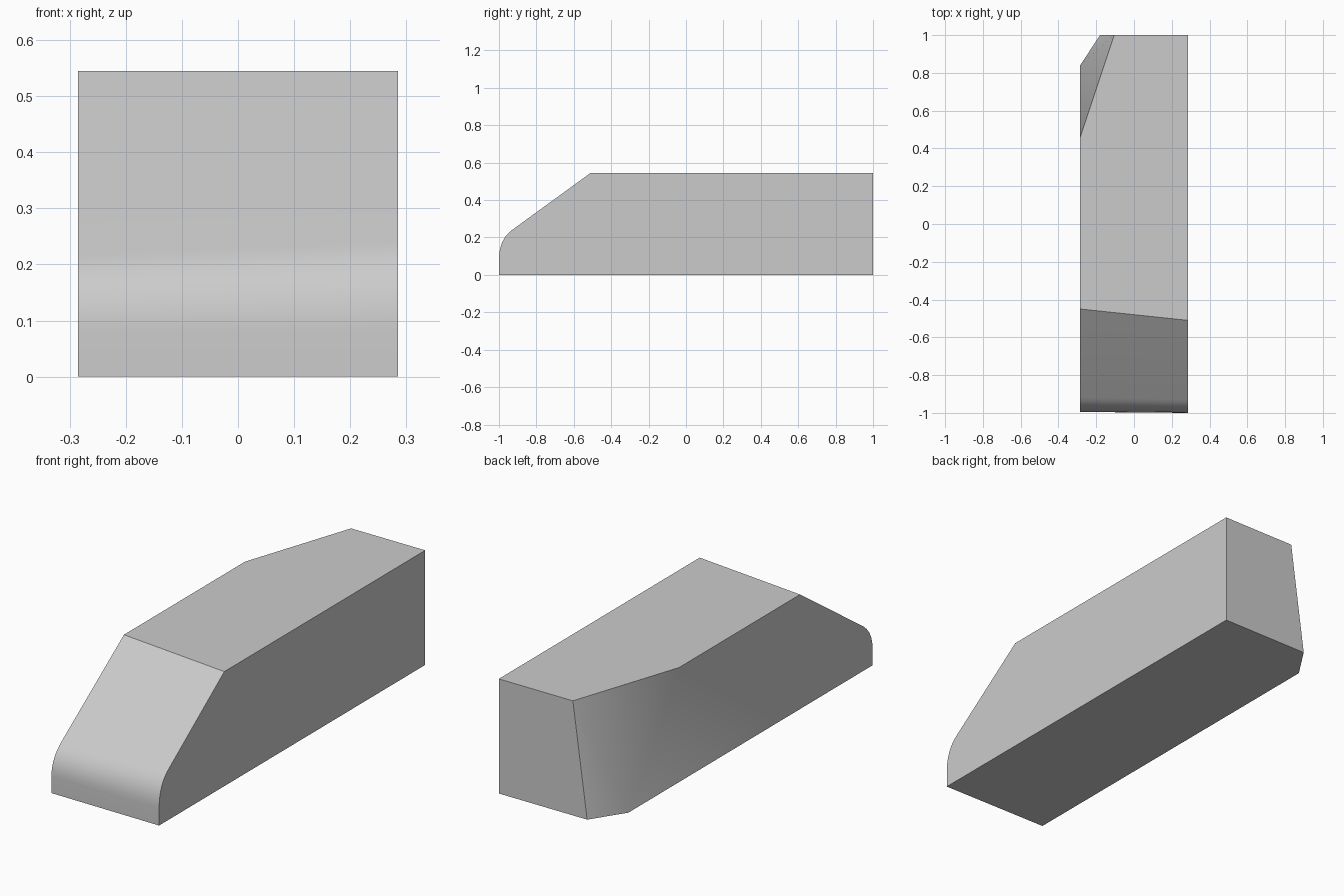
import bpy, bmesh
from mathutils import Vector

if "Cube" in bpy.data.objects:
    bpy.data.objects.remove(bpy.data.objects["Cube"], do_unlink=True)

HALF, TOP = 0.285, 0.545

# One plain grey material
grey = bpy.data.materials.new("light grey")
grey.use_nodes = True
colour = (0.6, 0.6, 0.6, 1)
grey.diffuse_color = colour
grey.node_tree.nodes["Principled BSDF"].inputs["Base Color"].default_value = colour


def nose(x, front, knee, brow, steps=8):
    """Side profile from the sill, round the nose, up to the brow."""
    start = Vector((x, front, 0.08))
    knee = Vector((x, *knee))
    brow = Vector((x, brow, TOP))
    slope = (brow.z - knee.z) / (brow.y - knee.y)
    bend = Vector((x, front, knee.z - slope * (knee.y - front)))
    points = [Vector((x, front, 0))]
    for i in range(steps + 1):
        t = i / steps
        points.append(start * (1 - t) ** 2 + bend * 2 * t * (1 - t) + knee * t * t)
    return points + [brow]


bm = bmesh.new()
plus = [bm.verts.new(p) for p in nose(HALF, -1, (-0.93, 0.24), -0.51)]
minus = [bm.verts.new(p) for p in nose(-HALF, -0.995, (-0.918, 0.217), -0.45)]

# Tail corners, with the slanted corner cut on the -x side
tail_low = bm.verts.new((HALF, 1, 0))
tail_high = bm.verts.new((HALF, 1, TOP))
cut_high_side = bm.verts.new((-HALF, 0.46, TOP))
cut_high_back = bm.verts.new((-0.105, 1, TOP))
cut_low_side = bm.verts.new((-HALF, 0.84, 0))
cut_low_back = bm.verts.new((-0.18, 1, 0))

# Rounded nose and sloping front
for i in range(len(plus) - 1):
    bm.faces.new((plus[i], plus[i + 1], minus[i + 1], minus[i]))

# Sides, roof, floor and back
bm.faces.new(plus + [tail_high, tail_low])
bm.faces.new(minus + [cut_high_side, cut_low_side])
bm.faces.new((plus[-1], tail_high, cut_high_back, cut_high_side, minus[-1]))
bm.faces.new((plus[0], tail_low, cut_low_back, cut_low_side, minus[0]))
bm.faces.new((tail_low, tail_high, cut_high_back, cut_low_back))

# Corner cut, folded along its diagonal
bm.faces.new((cut_high_side, cut_high_back, cut_low_side))
bm.faces.new((cut_high_back, cut_low_back, cut_low_side))

bmesh.ops.recalc_face_normals(bm, faces=bm.faces)
mesh = bpy.data.meshes.new("block_body")
bm.to_mesh(mesh)
bm.free()
mesh.materials.append(grey)

body = bpy.data.objects.new("block_body", mesh)
bpy.context.collection.objects.link(body)
bpy.ops.object.select_all(action="DESELECT")
body.select_set(True)
bpy.context.view_layer.objects.active = body
bpy.ops.object.shade_smooth_by_angle(angle=0.52)
